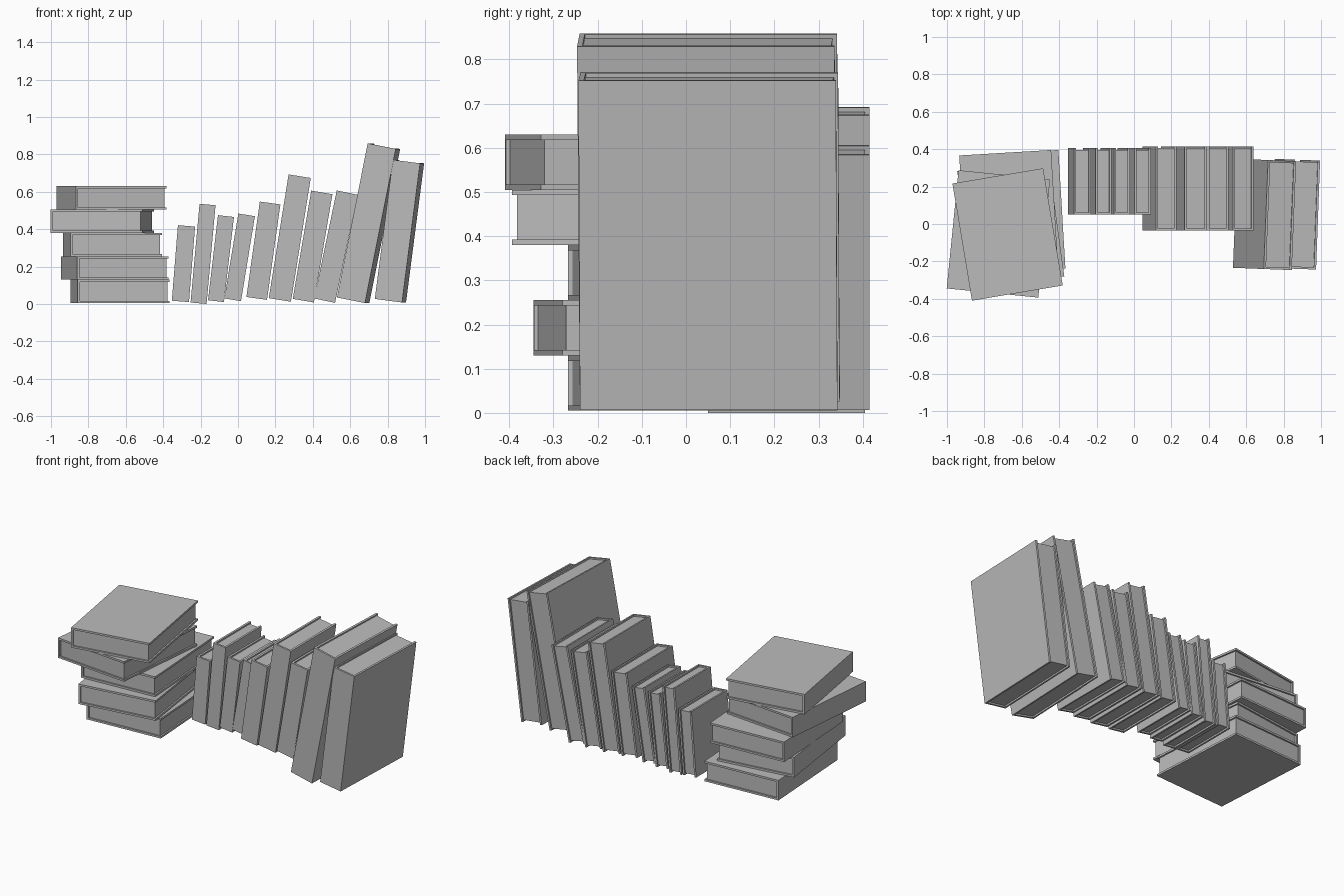
import bpy, bmesh
from math import radians
from mathutils import Matrix, Vector

if "Cube" in bpy.data.objects:
    bpy.data.objects.remove(bpy.data.objects["Cube"])

grey = bpy.data.materials.new("plain_grey")
grey.use_nodes = True
grey.diffuse_color = (0.5, 0.5, 0.5, 1)
grey.node_tree.nodes["Principled BSDF"].inputs["Base Color"].default_value = (0.5, 0.5, 0.5, 1)


def prism(bm, outline, z0, z1):
    """Extrude a flat outline from z0 up to z1."""
    face = bm.faces.new([bm.verts.new((x, y, z0)) for x, y in outline])
    top = bmesh.ops.extrude_face_region(bm, geom=[face])["geom"]
    bmesh.ops.translate(bm, vec=(0, 0, z1 - z0),
                        verts=[v for v in top if isinstance(v, bmesh.types.BMVert)])


def book(name, t, d, h, board, matrix):
    """Book with a spine at y = 0, boards at x = 0 and x = t, pages set back."""
    bm = bmesh.new()
    b, lip = board, board * 0.8
    # wrapped cover: board, spine, board
    prism(bm, [(0, 0), (t, 0), (t, d), (t - b, d), (t - b, b), (b, b), (b, d), (0, d)], 0, h)
    # page block
    prism(bm, [(b, b), (t - b, b), (t - b, d - lip), (b, d - lip)], lip, h - lip)
    bmesh.ops.recalc_face_normals(bm, faces=bm.faces)
    mesh = bpy.data.meshes.new(name)
    bm.to_mesh(mesh)
    bm.free()
    mesh.materials.append(grey)
    obj = bpy.data.objects.new(name, mesh)
    obj.matrix_world = matrix
    bpy.context.collection.objects.link(obj)


# Leaning row: lower right x, front y, base z, thickness, depth, height, tilt, yaw
small, medium, large = (0.05, 0.355), (-0.035, 0.45), (-0.24, 0.583)
row = [
    (-0.262, small, 0.01, 0.092, 0.405, 4.6, 0),
    (-0.168, small, 0.0, 0.086, 0.53, 5.2, 0),
    (-0.075, small, 0.01, 0.086, 0.458, 6.7, 0),
    (0.016, small, 0.015, 0.09, 0.46, 9.3, 0),
    (0.155, medium, 0.022, 0.111, 0.515, 8.0, 0),
    (0.283, medium, 0.012, 0.12, 0.67, 9.1, 0),
    (0.406, medium, 0.008, 0.115, 0.587, 9.7, 0),
    (0.519, medium, 0.006, 0.114, 0.59, 11.8, 0),
    (0.679, large, 0.005, 0.153, 0.84, 11.3, 2.3),
    (0.877, large, 0.008, 0.147, 0.75, 7.4, 2.1),
]
for i, (x, (y, d), z, t, h, tilt, yaw) in enumerate(row):
    place = (Matrix.Translation((x, y, z)) @ Matrix.Rotation(-radians(yaw), 4, 'Z')
             @ Matrix.Rotation(radians(tilt), 4, 'Y') @ Matrix.Translation((-t, 0, 0)))
    book(f"leaning_book_{i + 1}", t, d, h, 0.012, place)

# Flat stack: centre x, centre y, yaw; spines face the right side
lay = Matrix(((0, 1, 0, 0), (0, 0, 1, 0), (1, 0, 0, 0), (0, 0, 0, 1)))
thick, width, length = 0.125, 0.492, 0.635
stack = [(-0.631, 0.064, 3.4), (-0.659, 0.002, 7.7), (-0.67, 0.064, 3.4),
         (-0.725, -0.053, -5.7), (-0.676, -0.056, 9.5)]
for i, (x, y, yaw) in enumerate(stack):
    place = (Matrix.Translation((x, y, 0.005 + thick * i)) @ Matrix.Rotation(radians(yaw), 4, 'Z')
             @ Matrix.Translation((-width / 2, -length / 2, 0)) @ lay)
    book(f"stacked_book_{i + 1}", thick, width, length, 0.012, place)
